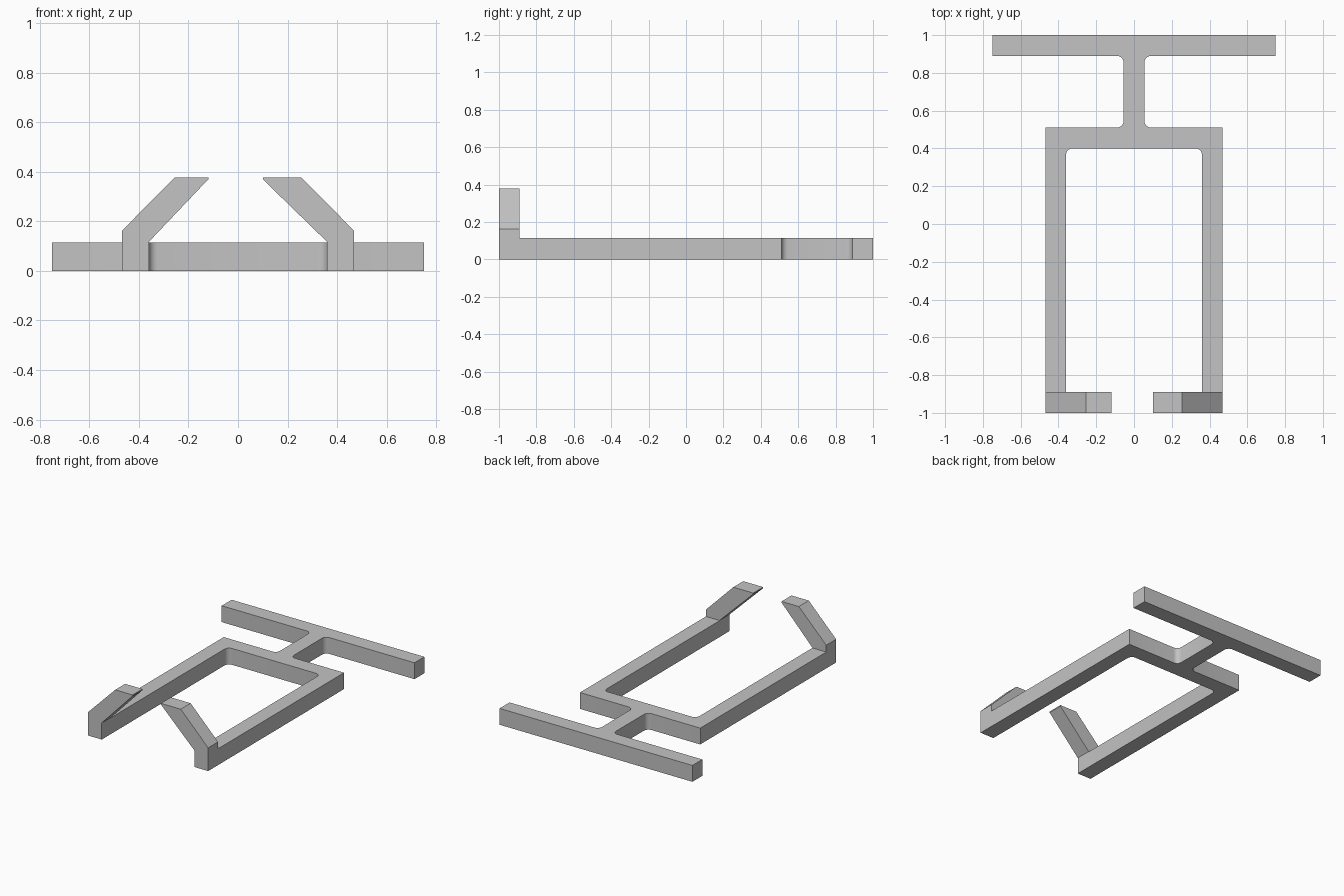
import bpy, bmesh
from math import sin, cos, pi

cube = bpy.data.objects.get("Cube")
if cube:
    bpy.data.objects.remove(cube, do_unlink=True)

COLOUR = (0.55, 0.55, 0.55, 1)
grey = bpy.data.materials.new("plain grey")
grey.use_nodes = True
grey.diffuse_color = COLOUR
grey.node_tree.nodes["Principled BSDF"].inputs["Base Color"].default_value = COLOUR

THICK = 0.115   # height of the flat frame
BACK, FRONT = 1.0, -1.0
HOOK_BACK = -0.89


def rounded(x, y, sx, sy, r=0.035, steps=5):
    """Inside corner fillet, from its vertical to its horizontal side; sx, sy point to the open side."""
    angles = [pi / 2 * i / steps for i in range(steps + 1)]
    return [(x + sx * r * (1 - cos(t)), y + sy * r * (1 - sin(t))) for t in angles]


def extrude(name, points, offset):
    """Prism from a planar loop of 3D points, pushed along offset."""
    bm = bmesh.new()
    face = bm.faces.new([bm.verts.new(p) for p in points])
    new = bmesh.ops.extrude_face_region(bm, geom=[face])["geom"]
    bmesh.ops.translate(bm, vec=offset, verts=[v for v in new if isinstance(v, bmesh.types.BMVert)])
    bmesh.ops.recalc_face_normals(bm, faces=bm.faces)
    mesh = bpy.data.meshes.new(name)
    bm.to_mesh(mesh)
    bm.free()
    mesh.materials.append(grey)
    obj = bpy.data.objects.new(name, mesh)
    bpy.context.collection.objects.link(obj)
    bpy.ops.object.select_all(action="DESELECT")
    obj.select_set(True)
    bpy.context.view_layer.objects.active = obj
    bpy.ops.object.shade_smooth_by_angle(angle=pi / 6)


# Flat frame: crossbar, neck, shoulder and two long arms in one outline
half = [(0.75, BACK), (0.75, 0.89)]
half += reversed(rounded(0.055, 0.89, 1, -1))
half += rounded(0.055, 0.51, 1, 1)
half += [(0.468, 0.51), (0.468, HOOK_BACK), (0.36, HOOK_BACK)]
half += rounded(0.36, 0.40, -1, -1)
outline = half + [(-x, y) for x, y in reversed(half)]
extrude("flat_frame", [(x, y, 0) for x, y in outline], (0, 0, THICK))

# Upturned hooks at the ends of the arms, leaning inward
for name, side, tip in (("left_hook", 1, 0.10), ("right_hook", -1, 0.12)):
    profile = [(0.468, 0), (0.468, 0.163), (0.255, 0.378), (tip, 0.378),
               (tip, 0.37), (0.36, 0.117), (0.36, 0)]
    extrude(name, [(side * x, FRONT, z) for x, z in profile], (0, HOOK_BACK - FRONT, 0))
